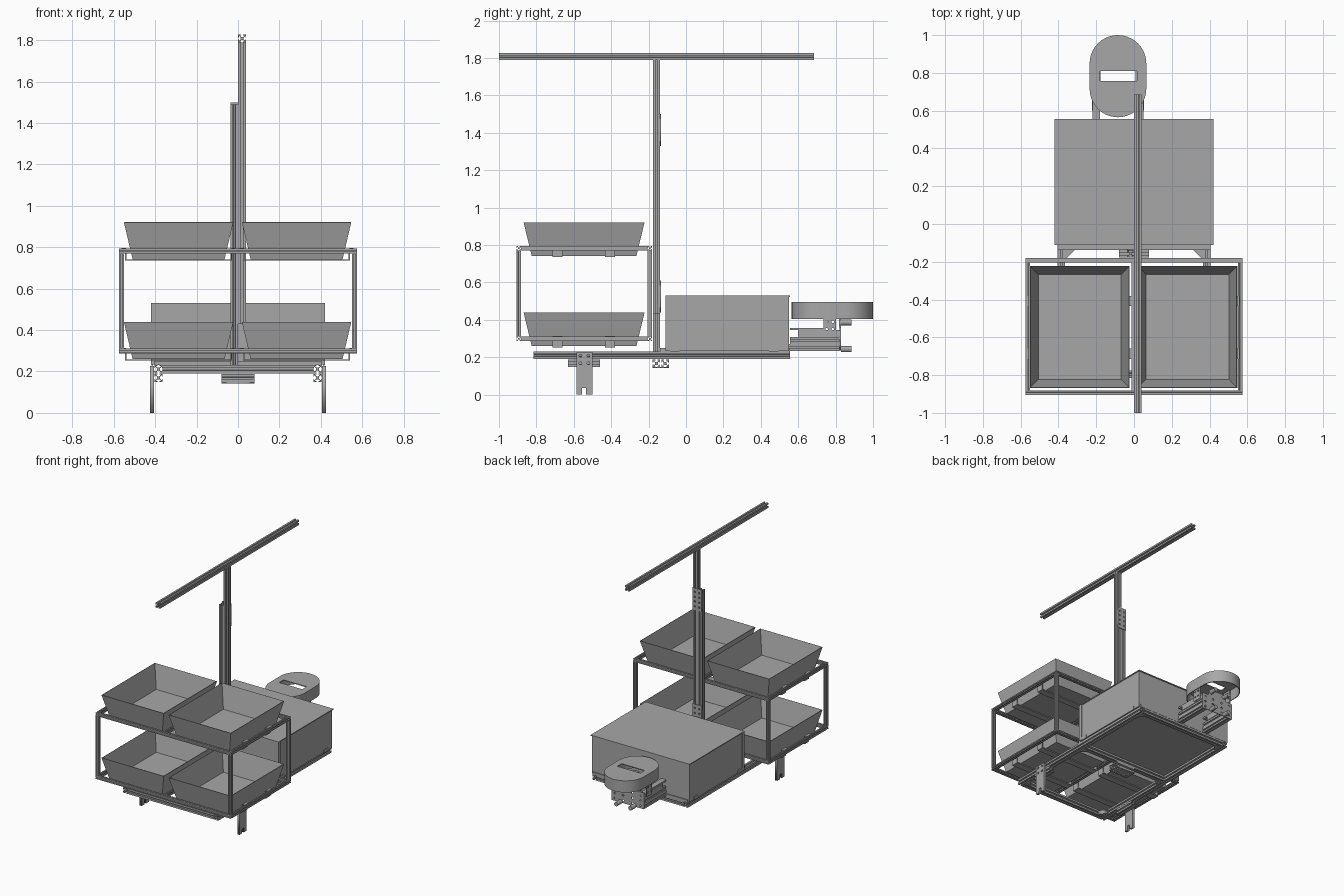
import bpy, bmesh, math
from mathutils import Matrix, Vector

if "Cube" in bpy.data.objects:
    bpy.data.objects.remove(bpy.data.objects["Cube"], do_unlink=True)

GREY = (0.39, 0.39, 0.39, 1)
mat = bpy.data.materials.new("plain grey")
mat.use_nodes = True
mat.diffuse_color = GREY
mat.node_tree.nodes["Principled BSDF"].inputs["Base Color"].default_value = GREY


def add_mesh(name, mesh):
    ob = bpy.data.objects.new(name, mesh)
    bpy.context.scene.collection.objects.link(ob)
    mesh.materials.clear()
    mesh.materials.append(mat)
    return ob


def finish(name, bm):
    bmesh.ops.recalc_face_normals(bm, faces=bm.faces)
    mesh = bpy.data.meshes.new(name)
    bm.to_mesh(mesh)
    bm.free()
    return add_mesh(name, mesh)


def box(name, x0, x1, y0, y1, z0, z1):
    bm = bmesh.new()
    size = Matrix.Diagonal((x1 - x0, y1 - y0, z1 - z0, 1))
    mid = Matrix.Translation(((x0 + x1) / 2, (y0 + y1) / 2, (z0 + z1) / 2))
    bmesh.ops.create_cube(bm, size=1, matrix=mid @ size)
    return finish(name, bm)


# Slotted aluminium profile: one side of the section, turned four times
SIDE = [(.5, -.5), (.5, -.14), (.4, -.14), (.4, -.28), (.34, -.28), (.18, -.12),
        (.18, .12), (.34, .28), (.4, .28), (.4, .14), (.5, .14)]


def rail(name, axis, a, b, c1, c2, size):
    """Profile along an axis from a to b; c1, c2 are the other two centre coordinates."""
    bm = bmesh.new()
    verts = []
    for turn in range(4):
        rot = Matrix.Rotation(turn * math.pi / 2, 2)
        for p in SIDE:
            q = rot @ Vector(p) * size
            co = [c1 + q.x, c2 + q.y]
            co.insert("xyz".index(axis), a)
            verts.append(bm.verts.new(co))
    face = bm.faces.new(verts)
    new = bmesh.ops.extrude_face_region(bm, geom=[face])["geom"]
    shift = Vector((0, 0, 0))
    shift["xyz".index(axis)] = b - a
    bmesh.ops.translate(bm, vec=shift, verts=[g for g in new if isinstance(g, bmesh.types.BMVert)])
    return finish(name, bm)


def circle(u, v, r, n=12):
    return [(u + r * math.cos(2 * math.pi * i / n), v + r * math.sin(2 * math.pi * i / n))
            for i in range(n)]


def rect(u0, u1, v0, v1):
    return [(u0, v0), (u1, v0), (u1, v1), (u0, v1)]


def plate(name, normal, level, thick, loops):
    """Flat sheet across an axis; the first loop is the outline, the others are holes."""
    cu = bpy.data.curves.new(name, "CURVE")
    cu.dimensions, cu.fill_mode, cu.extrude = "2D", "BOTH", thick / 2
    for loop in loops:
        sp = cu.splines.new("POLY")
        sp.points.add(len(loop) - 1)
        for pt, (u, v) in zip(sp.points, loop):
            pt.co = (u, v, 0, 1)
        sp.use_cyclic_u = True
    tmp = bpy.data.objects.new(name, cu)
    bpy.context.scene.collection.objects.link(tmp)
    dg = bpy.context.evaluated_depsgraph_get()
    mesh = bpy.data.meshes.new_from_object(tmp.evaluated_get(dg))
    bpy.data.objects.remove(tmp, do_unlink=True)
    cols = {"x": ((0, 1, 0), (0, 0, 1), (1, 0, 0)),
            "y": ((1, 0, 0), (0, 0, 1), (0, -1, 0)),
            "z": ((1, 0, 0), (0, 1, 0), (0, 0, 1))}[normal]
    m = Matrix(cols).transposed().to_4x4()
    m.translation["xyz".index(normal)] = level
    mesh.transform(m)
    return add_mesh(name, mesh)


# Mast and overhead beam
rail("overhead_beam", "y", -1, .685, .02, 1.809, .038)
rail("upper_mast", "z", .43, 1.79, .02, -.158, .038)
rail("lower_mast", "z", .19, 1.49, -.018, -.158, .038)
for i, z in enumerate((.44, 1.33)):
    holes = [circle(x, z + .03 + .037 * k, .007) for x in (-.018, .02) for k in range(4)]
    plate(f"mast_splice_{i}", "y", -.136, .006, [rect(-.037, .039, z, z + .17)] + holes)

# Two-level basket frame
T = .024
for level, z in (("lower", .298), ("upper", .782)):
    for y, side in ((-.894, "front"), (-.193, "back")):
        rail(f"{level}_{side}_rail", "x", -.575, .575, y, z, T)
    for x, side in ((-.563, "right"), (0, "middle"), (.563, "left")):
        rail(f"{level}_{side}_rail", "y", -.882, -.205, x, z, T)
for x in (-.563, .563):
    for y in (-.894, -.193):
        rail("basket_upright", "z", .31, .77, x, y, T)


# Open tapered trays with their support straps
def tray(name, cx, z0, z1):
    cy, grow = -.545, {z0: (.222, .28), z1: (.264, .323)}
    bm = bmesh.new()
    bmesh.ops.create_cube(bm, size=2)
    for v in bm.verts:
        z = z1 if v.co.z > 0 else z0
        v.co = (cx + v.co.x * grow[z][0], cy + v.co.y * grow[z][1], z)
    top = [f for f in bm.faces if all(v.co.z > z1 - .001 for v in f.verts)]
    bmesh.ops.recalc_face_normals(bm, faces=bm.faces)
    bmesh.ops.delete(bm, geom=top, context="FACES_ONLY")
    mesh = bpy.data.meshes.new(name)
    bm.to_mesh(mesh)
    bm.free()
    mod = add_mesh(name, mesh).modifiers.new("wall", "SOLIDIFY")
    mod.thickness, mod.offset = .005, -1


for level, z in (("lower", .26), ("upper", .742)):
    for cx, side in ((-.287, "right"), (.283, "left")):
        tray(f"{level}_{side}_tray", cx, z, z + .178)
        for y in (-.687, -.407):
            box("strap", cx - .255, cx + .255, y - .027, y + .027, z - .007, z - .001)
            for s in (-1, 1):
                box("strap_tab", cx + s * .255 - .003, cx + s * .255 + .003,
                    y - .027, y + .027, z - .007, z + .05)
                box("strap_lip", *sorted((cx + s * .255, cx + s * .275)),
                    y - .027, y + .027, z + .05, z + .054)

# Chassis rails and legs
C, CZ = .04, .211
for s, side in ((-1, "right"), (1, "left")):
    x = s * .384
    rail(f"chassis_{side}_rail", "y", -.815, .555, x, CZ, C)
    rail(f"leg_{side}_block", "y", -.63, -.46, x, .169, C)
    leg = [(-.586, 0), (-.556, 0), (-.556, .035), (-.534, .035), (-.534, 0), (-.5, 0),
           (-.5, .227), (-.586, .227)]
    holes = [circle(y, z, .008) for y in (-.565, -.522) for z in (.168, .208)]
    plate(f"leg_{side}", "x", s * .415, .018, [leg] + holes)
    for y, d in ((-.138, -1), (.515, -1), (-.775, 1)):
        plate("corner_gusset", "z", CZ, .03,
              [[(s * .364, y), (s * .315, y), (s * .364, y + d * .05)]])
for y in (-.795, -.118, .535):
    rail("chassis_cross_rail", "x", -.364, .364, y, CZ, C)
for y in (-.158, -.112):
    rail("mast_foot_rail", "x", -.08, .08, y, .167, .04)
foot_holes = [circle(x, y, .008) for x in (-.06, -.02, .02, .06) for y in (-.158, -.112)]
plate("mast_foot_plate", "z", .145, .006, [rect(-.08, .08, -.178, -.092)] + foot_holes)

# Rear equipment box
box("cabinet_body", -.414, .414, -.104, .55, .234, .525)
box("cabinet_lid", -.42, .42, -.11, .557, .523, .53)
for s in (-1, 1):
    box("cabinet_post", s * .408 - .013, s * .408 + .013, -.11, -.085, .234, .525)
    for y in (-.06, .47):
        box("cabinet_foot", s * .414 - .004, s * .414 + .004, y - .025, y + .025, .23, .255)
box("cabinet_skirt", -.404, .404, -.138, .557, .231, .25)

# Rear hollow housing: rounded band with a slotted top
CX, R = -.085, .15


def stadium(r, n=20):
    back = [(CX + r * math.cos(math.pi * i / n), .85 + r * math.sin(math.pi * i / n))
            for i in range(n + 1)]
    return back + [(2 * CX - x, 1.565 - y) for x, y in back]


plate("housing_band", "z", .45, .09, [stadium(R), stadium(R - .006)])
plate("housing_top", "z", .492, .006, [stadium(R - .001), rect(-.18, .015, .757, .81)])

# Housing bracket: side plates, arms, end plate and knobs
for s in (-1, 1):
    x = CX + s * .115
    holes = [circle(y, z, .007) for y in (.752, .785) for z in (.35, .39, .43, .47)]
    plate("bracket_side", "x", CX + s * .14, .006, [rect(.735, .803, .32, .49)] + holes)
    rail("lower_arm", "y", .52, .822, x, .252, .038)
    rail("upper_arm", "y", .555, .822, x, .29, .038)
    box("arm_cover", x - .022, x + .022, .6, .822, .31, .345)
    box("arm_top", x - .02, x + .02, .555, .74, .345, .357)
    for z in (.243, .387):
        bm = bmesh.new()
        bmesh.ops.create_cone(bm, cap_ends=True, segments=16, radius1=.016, radius2=.016, depth=.055,
                              matrix=Matrix.Translation((CX + s * .06, .857, z))
                              @ Matrix.Rotation(math.pi / 2, 4, "X"))
        finish("knob", bm)
holes = [circle(CX + dx, z, .008) for dx in (-.11, -.04, .04, .11) for z in (.255, .295, .335)]
plate("bracket_end", "y", .825, .006, [rect(CX - .137, CX + .137, .235, .36)] + holes)
box("bracket_upright", CX - .08, CX + .08, .819, .828, .36, .41)
box("bracket_cross_bar", CX - .137, CX + .137, .735, .757, .36, .4)
